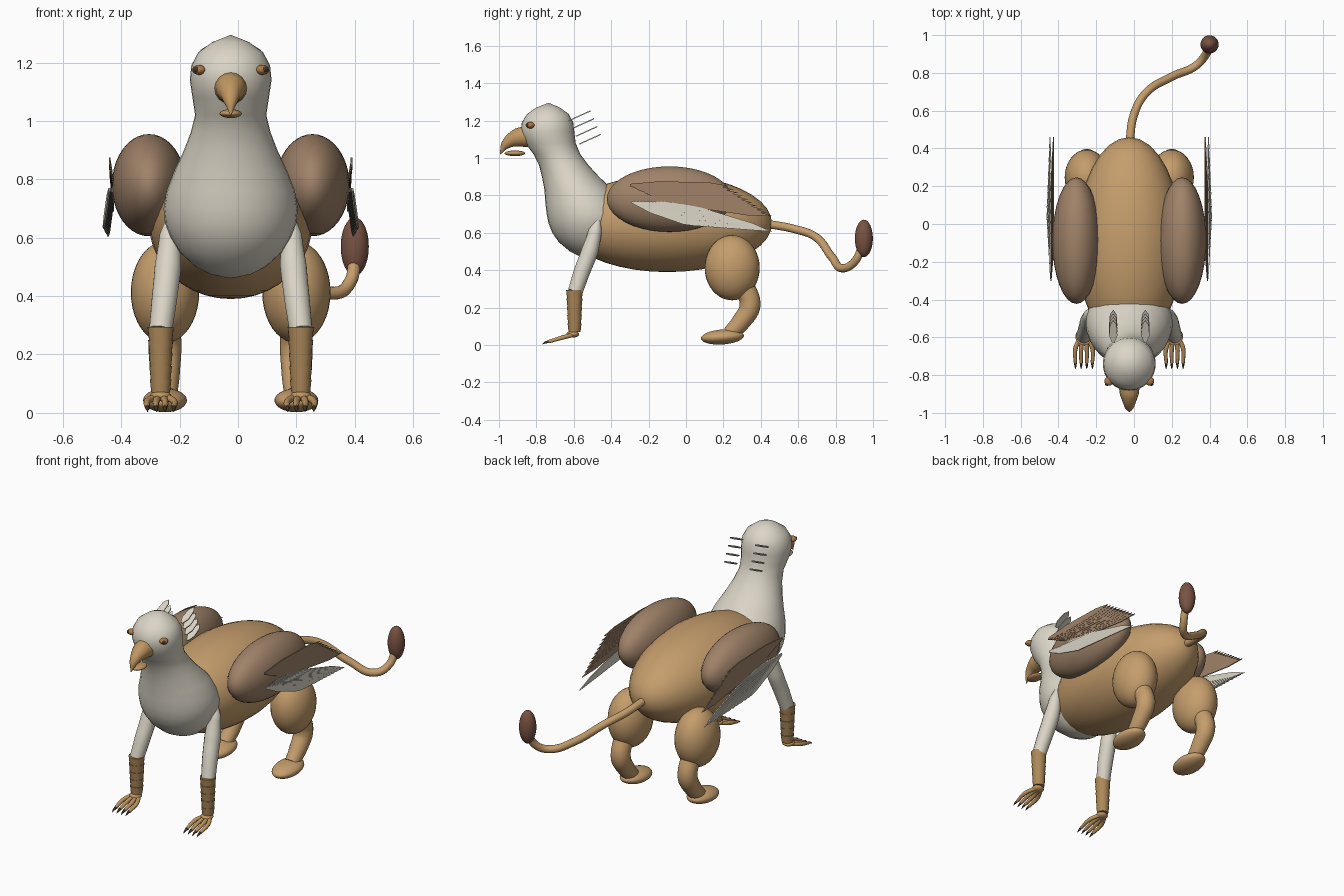
import bpy
import bmesh
import math
from mathutils import Vector

cube = bpy.data.objects.get("Cube")
if cube:
    bpy.data.objects.remove(cube, do_unlink=True)

CX = -0.025  # body symmetry plane
SIDES = (("left", 1), ("right", -1))


def material(name, *rgb):
    m = bpy.data.materials.new(name)
    m.use_nodes = True
    m.diffuse_color = (*rgb, 1)
    m.node_tree.nodes["Principled BSDF"].inputs["Base Color"].default_value = (*rgb, 1)
    return m


TAN = material("tan_fur", .56, .34, .15)
CREAM = material("cream_plumage", .71, .67, .57)
BROWN = material("brown_wing", .35, .225, .14)
BEAK = material("ochre_beak", .53, .31, .12)
SCALE = material("scaly_shin", .42, .25, .1)
TUFT = material("dark_brown_tuft", .19, .085, .055)
EYE = material("amber_eye", .42, .19, .06)
DARK = material("dark_horn", .05, .035, .025)


def finish(name, bm, mat, angle=50):
    me = bpy.data.meshes.new(name)
    bmesh.ops.recalc_face_normals(bm, faces=bm.faces)
    bm.to_mesh(me)
    bm.free()
    me.shade_smooth()
    me.set_sharp_from_angle(angle=math.radians(angle))
    me.materials.append(mat)
    ob = bpy.data.objects.new(name, me)
    bpy.context.collection.objects.link(ob)
    return ob


def ellipsoid(name, centre, radii, mat, tilt=0):
    bm = bmesh.new()
    bmesh.ops.create_uvsphere(bm, u_segments=32, v_segments=20, radius=1)
    ob = finish(name, bm, mat)
    ob.location, ob.scale = centre, radii
    ob.rotation_euler.x = tilt
    return ob


def loft(name, rings, mat, sides=32):
    """Skin horizontal elliptical rings given as (x, y, z, rx, ry)."""
    bm = bmesh.new()
    loops = []
    for x, y, z, rx, ry in rings:
        angles = [math.tau * i / sides for i in range(sides)]
        loops.append([bm.verts.new((x + rx * math.cos(a), y + ry * math.sin(a), z)) for a in angles])
    for a, b in zip(loops, loops[1:]):
        for i in range(sides):
            j = (i + 1) % sides
            bm.faces.new((a[i], a[j], b[j], b[i]))
    bm.faces.new(loops[0][::-1])
    bm.faces.new(loops[-1])
    bmesh.ops.remove_doubles(bm, verts=bm.verts, dist=.0005)
    return finish(name, bm, mat)


def tube(name, points, mat, res=6):
    """Smooth round tube through (x, y, z, radius) points."""
    cu = bpy.data.curves.new(name, "CURVE")
    cu.dimensions = "3D"
    cu.bevel_depth, cu.bevel_resolution = 1, res
    cu.resolution_u, cu.use_fill_caps = 8, True
    sp = cu.splines.new("BEZIER")
    sp.bezier_points.add(len(points) - 1)
    for p, (x, y, z, r) in zip(sp.bezier_points, points):
        p.co, p.radius = (x, y, z), r
        p.handle_left_type = p.handle_right_type = "AUTO"
    temp = bpy.data.objects.new(name + "_path", cu)
    bpy.context.collection.objects.link(temp)
    bm = bmesh.new()
    bpy.context.view_layer.update()
    bm.from_mesh(temp.evaluated_get(bpy.context.evaluated_depsgraph_get()).to_mesh())
    bpy.data.objects.remove(temp, do_unlink=True)
    return finish(name, bm, mat)


def blade(bm, root, tip, across, width, thick):
    """Add one thin leaf-shaped feather."""
    root, tip, across = Vector(root), Vector(tip), Vector(across)
    normal = (tip - root).cross(across).normalized() * thick
    outline = [(0, -.3), (.3, -1), (.8, -.8), (1, 0), (.8, .8), (.3, 1), (0, .3)]
    verts = [bm.verts.new(root.lerp(tip, t) + across * w * width - normal / 2) for t, w in outline]
    out = bmesh.ops.extrude_face_region(bm, geom=[bm.faces.new(verts)], use_keep_orig=True)
    bmesh.ops.translate(bm, vec=normal, verts=[v for v in out["geom"] if isinstance(v, bmesh.types.BMVert)])


def mix(a, b, t):
    return a + (b - a) * t


# Trunk
ellipsoid("body", (CX, -.1, .65), (.28, .56, .26), TAN)

# Chest, neck and head: height, front edge, back edge, half width
profile = [(.46, -.5, -.5, 0), (.475, -.57, -.45, .07), (.5, -.62, -.41, .12),
           (.55, -.68, -.36, .175), (.6, -.715, -.33, .205), (.65, -.735, -.31, .225),
           (.7, -.745, -.31, .23), (.76, -.752, -.34, .22), (.83, -.757, -.39, .193),
           (.9, -.77, -.465, .16), (.96, -.785, -.52, .137), (1.02, -.815, -.565, .122),
           (1.08, -.86, -.59, .131), (1.14, -.883, -.597, .14), (1.19, -.878, -.603, .135),
           (1.235, -.85, -.627, .111), (1.27, -.8, -.675, .063), (1.295, -.735, -.735, 0)]
loft("chest_neck_head", [(CX, (f + b) / 2, z, w, (b - f) / 2) for z, f, b, w in profile], CREAM)

# Beak
tube("upper_beak", [(CX, -.84, 1.115, .058), (CX, -.9, 1.108, .05),
                    (CX, -.96, 1.075, .028), (CX, -.994, 1.02, .002)], BEAK)
ellipsoid("lower_beak", (CX, -.915, 1.025), (.038, .055, .015), BEAK)

# Tail with tuft
tail_path = [(CX, .42, .65), (0, .58, .62), (.06, .69, .58), (.2, .78, .47),
             (.33, .84, .41), (.385, .905, .45), (.4, .945, .54)]
tube("tail", [(*p, .022) for p in tail_path], TAN)
ellipsoid("tail_tuft", (.4, .951, .57), (.048, .048, .1), TUFT)

for side, s in SIDES:
    def at(off, *rest):
        return (CX + s * off, *rest)

    # Eyes
    ellipsoid(side + "_eye", at(.108, -.832, 1.175), (.024, .024, .017), EYE)
    ellipsoid(side + "_pupil", at(.117, -.845, 1.176), (.012, .012, .011), DARK)

    # Crest of small feathers behind the head
    bm = bmesh.new()
    for i in range(4):
        y, z = -.625 + .018 * i, 1.2 - .042 * i
        blade(bm, at(.085, y, z), at(.085, y + .115, z + .052), (1, 0, 0), .022, .006)
    finish(side + "_crest", bm, CREAM, 20)

    # Wing shoulder and two layers of flight feathers
    ellipsoid(side + "_wing_shoulder", at(.28, -.088, .78), (.127, .335, .175), BROWN)
    bm = bmesh.new()
    for i in range(10):
        t = i / 9
        off = mix(.414, .402, t)
        blade(bm, at(off, mix(-.3, -.16, t), mix(.855, .79, t)),
              at(off, mix(.23, .46, t), mix(.85, .69, t)), (0, .15, 1), .022, .006)
    finish(side + "_upper_feathers", bm, BROWN, 20)
    bm = bmesh.new()
    for i in range(12):
        t = i / 11
        off = mix(.424, .408, t)
        blade(bm, at(off - .008, mix(-.29, -.08, t), mix(.765, .76, t)),
              at(off + .012, mix(.06, .46, t), mix(.635, .605, t)), (0, .25, 1), .02, .006)
    finish(side + "_lower_feathers", bm, CREAM, 20)

    # Hind leg
    ellipsoid(side + "_thigh", at(.225, .247, .413), (.117, .147, .174), TAN)
    tube(side + "_hind_shin", [at(.225, .31, .32, .055), at(.225, .342, .21, .056),
                               at(.225, .295, .125, .05), at(.225, .235, .06, .042)], TAN)
    ellipsoid(side + "_hind_foot", at(.225, .195, .043), (.075, .115, .04), TAN, math.radians(4))

    # Foreleg: feathered upper part
    tube(side + "_foreleg", [at(.205, -.465, .7, .003), at(.208, -.485, .61, .036),
                             at(.215, -.515, .5, .046), at(.227, -.557, .39, .044),
                             at(.24, -.592, .285, .04)], CREAM)

    # Scaly shin made of overlapping flared bands
    rings = []
    for i in range(5):
        z, r = .07 + .045 * i, .032 + .002 * i
        rings += [at(.24, -.596, z, r, r), at(.24, -.596, z + .045, r + .005, r + .005)]
    loft(side + "_shin_bands", rings, SCALE, 24)

    # Toes and claws
    ellipsoid(side + "_front_palm", at(.24, -.605, .058), (.036, .034, .018), BEAK)
    for i in range(4):
        d = (i - 1.5) / 1.5
        x = .24 + .045 * d
        tube(f"{side}_toe_{i + 1}", [at(.24 + .018 * d, -.6, .055, .012), at(x, -.66, .04, .012),
                                     at(x, -.735, .018, .009)], BEAK, 3)
        tube(f"{side}_claw_{i + 1}", [at(x, -.73, .019, .008), at(x, -.75, .014, .006),
                                      at(x, -.768, .004, .001)], DARK, 2)
